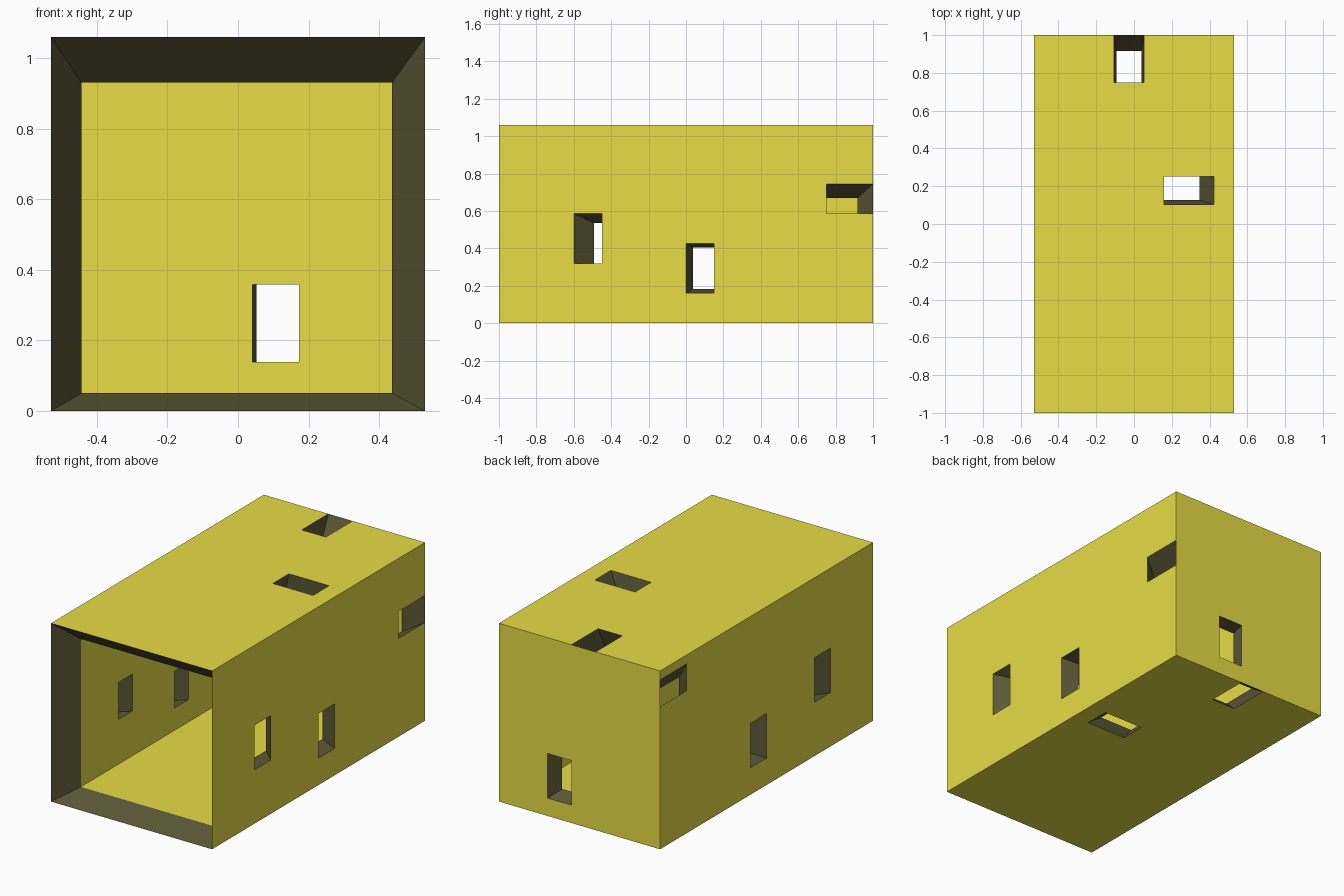
import bpy, bmesh
from mathutils import Vector

if "Cube" in bpy.data.objects:
    bpy.data.objects.remove(bpy.data.objects["Cube"])

W, H, L = 0.53, 1.06, 1.0     # half width, height, half length


def material(name, col):
    m = bpy.data.materials.new(name)
    m.diffuse_color = (*col, 1)
    m.use_nodes = True
    m.node_tree.nodes["Principled BSDF"].inputs["Base Color"].default_value = m.diffuse_color
    return m


bm = bmesh.new()


def inner(p):
    """Inner shell is the outer box shrunk towards a point off its centre."""
    return Vector((0.83 * p.x - 0.0035, 0.88 * p.y + 0.037, 0.83 * p.z + 0.0505))


def face(pts, facing, mat):
    f = bm.faces.new([bm.verts.new(p) for p in pts])
    f.normal_update()
    if f.normal.dot(facing) < 0:
        f.normal_flip()
    f.material_index = mat


def reveal(loop):
    """Sloping jambs joining an outer opening to its inner copy."""
    ins = [inner(p) for p in loop]
    mid = sum(loop + ins, Vector()) / 8
    for i in range(4):
        j = (i + 1) % 4
        quad = [loop[i], loop[j], ins[j], ins[i]]
        face(quad, mid - sum(quad, Vector()) / 4, 1)


def wall(axis, value, out, ur, vr, holes):
    """Double-skinned wall with rectangular holes (u0, u1, v0, v1)."""
    ua, va = [a for a in range(3) if a != axis]

    def pt(u, v):
        p = Vector()
        p[axis], p[ua], p[va] = value, u, v
        return p

    normal = Vector()
    normal[axis] = out
    us = sorted({*ur, *(x for h in holes for x in h[:2])})
    vs = sorted({*vr, *(x for h in holes for x in h[2:])})
    for u0, u1 in zip(us, us[1:]):
        for v0, v1 in zip(vs, vs[1:]):
            cu, cv = (u0 + u1) / 2, (v0 + v1) / 2
            if any(a < cu < b and c < cv < d for a, b, c, d in holes):
                continue
            q = [pt(u0, v0), pt(u1, v0), pt(u1, v1), pt(u0, v1)]
            face(q, normal, 0)
            face([inner(p) for p in q], -normal, 0)
    for a, b, c, d in holes:
        reveal([pt(a, c), pt(b, c), pt(b, d), pt(a, d)])


# side walls: two tall windows each, plus one at the back corner
tall = [(-0.6, -0.45, 0.32, 0.585), (0.0, 0.15, 0.16, 0.425)]
wall(0, W, 1, (-L, L), (0, H), tall + [(0.75, L, 0.585, 0.745)])
wall(0, -W, -1, (-L, L), (0, H), tall + [(0.75, L, 0.848, 1.007)])
# roof and floor share the same openings
slots = [(-0.106, 0.053, 0.75, L), (0.158, 0.423, 0.102, 0.252)]
wall(2, H, 1, (-W, W), (-L, L), slots)
wall(2, 0, -1, (-W, W), (-L, L), slots)
# back wall
wall(1, L, 1, (-W, W), (0, H), [(0.053, 0.212, 0.106, 0.371)])
# sloping rim of the open front
reveal([Vector(p) for p in ((-W, -L, 0), (W, -L, 0), (W, -L, H), (-W, -L, H))])

bmesh.ops.remove_doubles(bm, verts=bm.verts, dist=0.0005)
mesh = bpy.data.meshes.new("hollow_box")
bm.to_mesh(mesh)
bm.free()
mesh.materials.append(material("mustard_yellow", (0.80, 0.72, 0.06)))
mesh.materials.append(material("dark_olive_brown", (0.107, 0.096, 0.037)))
bpy.context.collection.objects.link(bpy.data.objects.new("hollow_box", mesh))
